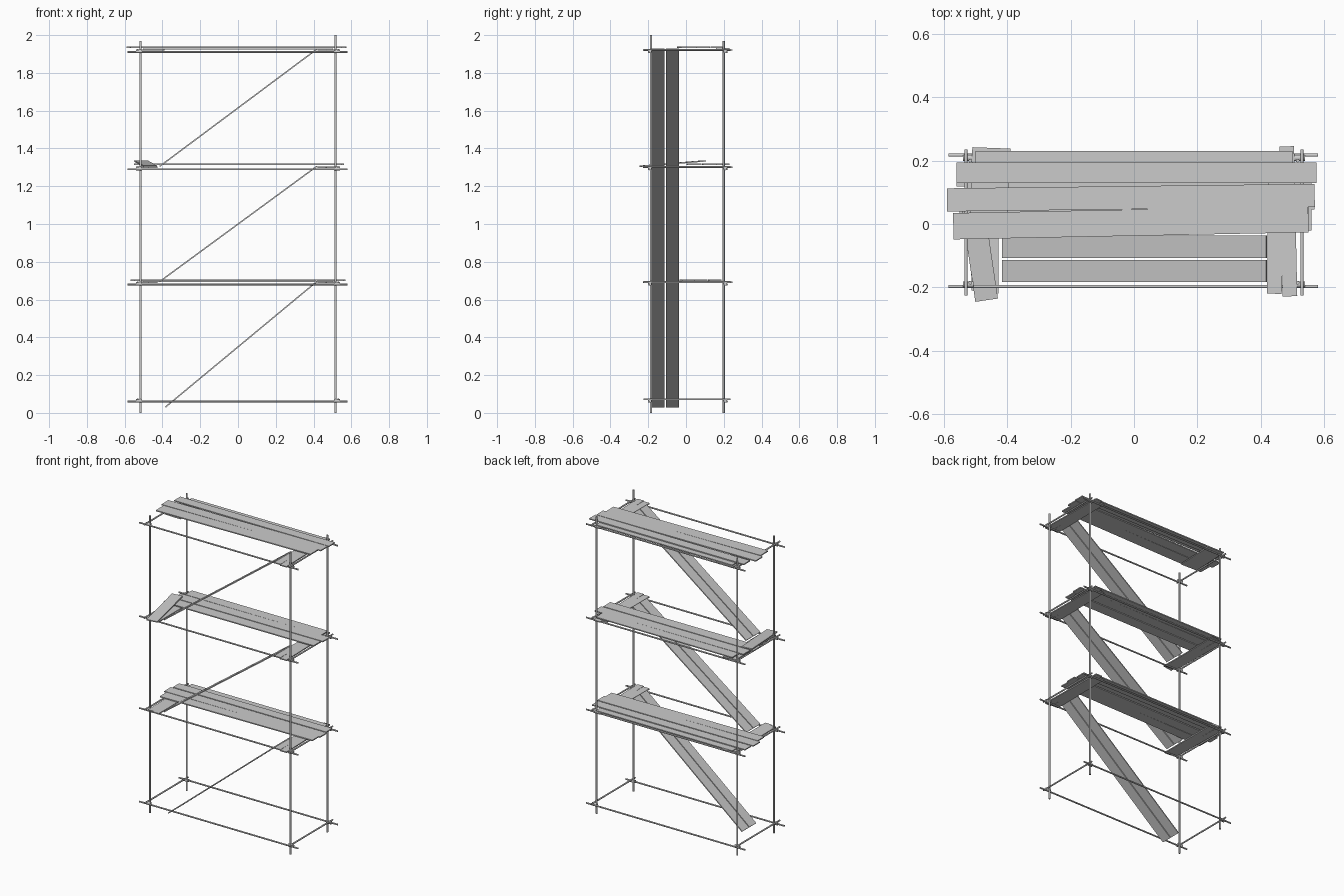
import bpy, bmesh, math
from mathutils import Vector, Matrix

cube = bpy.data.objects.get("Cube")
if cube:
    bpy.data.objects.remove(cube, do_unlink=True)


def material(name, value):
    m = bpy.data.materials.new(name)
    m.use_nodes = True
    colour = (value, value, value, 1)
    m.diffuse_color = colour
    m.node_tree.nodes["Principled BSDF"].inputs["Base Color"].default_value = colour
    return m


GREY = material("weathered grey", 0.6)


def finish(name, bm, matrix):
    mesh = bpy.data.meshes.new(name)
    bm.to_mesh(mesh)
    bm.free()
    mesh.materials.append(GREY)
    ob = bpy.data.objects.new(name, mesh)
    ob.matrix_world = matrix
    bpy.context.collection.objects.link(ob)
    return ob


def rod(name, a, b, r=0.006):
    """Round tube from a to b."""
    a, b = Vector(a), Vector(b)
    bm = bmesh.new()
    bmesh.ops.create_cone(bm, cap_ends=True, segments=10, radius1=r, radius2=r,
                          depth=(b - a).length)
    for f in bm.faces:
        f.smooth = len(f.verts) == 4
    turn = (b - a).to_track_quat('Z', 'Y').to_matrix().to_4x4()
    return finish(name, bm, Matrix.Translation((a + b) / 2) @ turn)


def board(name, a, b, width, thick=0.007):
    """Flat board whose centre line runs from a to b."""
    a, b = Vector(a), Vector(b)
    along = (b - a).normalized()
    side = Vector((0, 0, 1)).cross(along).normalized()
    up = along.cross(side)
    bm = bmesh.new()
    bmesh.ops.create_cube(bm, size=1)
    bmesh.ops.scale(bm, vec=((b - a).length, width, thick), verts=bm.verts)
    turn = Matrix((along, side, up)).transposed().to_4x4()
    return finish(name, bm, Matrix.Translation((a + b) / 2) @ turn)


X, FRONT, BACK = 0.516, -0.185, 0.2
LEVELS = [0.06, 0.68, 1.29, 1.91]

# Upright tubes
for side, sx in (("left", 1), ("right", -1)):
    for end, y in (("front", FRONT), ("back", BACK)):
        top = 2.0 if (sx, end) == (1, "front") else 1.97
        rod(f"upright_{end}_{side}", (sx * X, y, 0), (sx * X, y, top))

# Horizontal tubes and corner couplers on every level
for n, z in enumerate(LEVELS):
    for end, y in (("front", FRONT - 0.012), ("back", BACK + 0.017)):
        rod(f"ledger_{end}_{n}", (-0.585, y, z), (0.58, y, z), 0.005)
    for side, sx in (("left", 1), ("right", -1)):
        x = sx * 0.53
        rod(f"transom_{side}_{n}", (x, -0.225, z + 0.012), (x, 0.235, z + 0.012), 0.005)
        for end, y in (("front", FRONT - 0.006), ("back", BACK + 0.008)):
            rod(f"coupler_{end}_{side}_{n}", (sx * 0.507, y, z + 0.004),
                (sx * 0.54, y, z + 0.004), 0.01)

# Walkway boards: (y at right end, y at left end, x start, x end, width, lift)
DECKS = [
    [(0.195, 0.195, -0.5, 0.5, 0.07, 0.016), (0.15, 0.155, -0.56, 0.56, 0.065, 0.022),
     (0.075, 0.08, -0.57, 0.57, 0.07, 0.022), (0.0, 0.015, -0.55, 0.56, 0.07, 0.022)],
    [(0.195, 0.195, -0.5, 0.5, 0.07, 0.026), (0.12, 0.125, -0.53, 0.56, 0.072, 0.026),
     (0.04, 0.045, -0.55, 0.55, 0.075, 0.026)],
    [(0.195, 0.195, -0.5, 0.5, 0.07, 0.018), (0.162, 0.162, -0.56, 0.575, 0.065, 0.026),
     (0.076, 0.09, -0.59, 0.57, 0.073, 0.026), (-0.007, 0.015, -0.57, 0.55, 0.083, 0.026)],
]
for n, (z, deck) in enumerate(zip(LEVELS[1:], DECKS), 1):
    for k, (y0, y1, x0, x1, w, lift) in enumerate(deck):
        board(f"deck_board_{n}_{k}", (x0, y0, z + lift), (x1, y1, z + lift), w)

    # Cross boards under the deck ends
    h = z + 0.011
    board(f"end_board_left_inner_{n}", (0.443, -0.22, h), (0.447, 0.22, h), 0.046)
    board(f"end_board_left_outer_{n}", (0.492, -0.228, h), (0.482, 0.245, h), 0.046)
    if n < 3:
        board(f"end_board_right_inner_{n}", (-0.45, -0.22, h), (-0.45, 0.23, h), 0.045)
        board(f"end_board_right_outer_{n}", (-0.49, -0.21, h), (-0.498, 0.22, h), 0.045)
    else:
        board(f"end_board_right_{n}", (-0.46, -0.03, h), (-0.45, 0.24, h), 0.12)

    # Paired ramp boards climbing to this deck
    low = (-0.385, 0.03) if n == 1 else (-0.415, LEVELS[n - 1] + 0.015)
    for k, y in enumerate((-0.148, -0.072)):
        board(f"ramp_board_{n}_{k}", (low[0], y, low[1]), (0.418, y, z + 0.016), 0.07)

# Loose board leaning over the middle deck
board("loose_board", (-0.465, -0.24, 1.306), (-0.515, 0.1, 1.334), 0.072)
